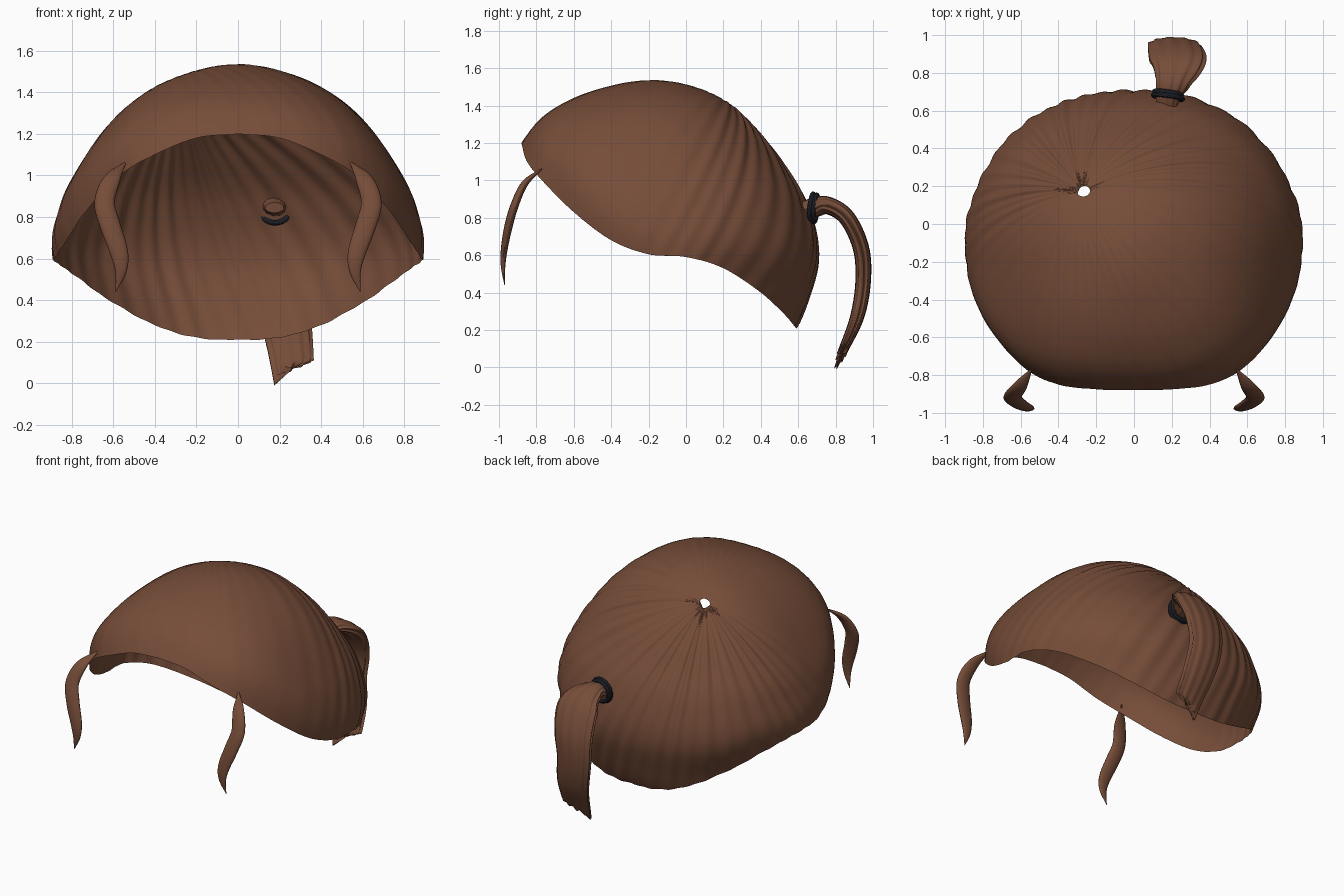
import bpy, bmesh, math
from mathutils import Vector

if "Cube" in bpy.data.objects:
    bpy.data.objects.remove(bpy.data.objects["Cube"])


def material(name, rgb):
    m = bpy.data.materials.new(name)
    m.diffuse_color = (*rgb, 1)
    m.use_nodes = True
    m.node_tree.nodes["Principled BSDF"].inputs["Base Color"].default_value = m.diffuse_color
    return m


BROWN = material("warm brown", (0.18, 0.073, 0.040))
DARK = material("dark slate", (0.022, 0.024, 0.034))


def spline(keys, s):
    """Smooth value through evenly spaced keys, s counted in key steps."""
    s = max(0.0, min(s, len(keys) - 1))
    i = min(int(s), len(keys) - 2)
    t = s - i
    b, c = Vector(keys[i]), Vector(keys[i + 1])
    a = Vector(keys[i - 1]) if i else 2 * b - c
    d = Vector(keys[i + 2]) if i + 2 < len(keys) else 2 * c - b
    return 0.5 * (2 * b + (c - a) * t + (2 * a - 5 * b + 4 * c - d) * t * t
                  + (3 * b - a - 3 * c + d) * t ** 3)


def finish(name, rings, mat, caps=False, closed_angle=50):
    """Skin closed rings of points into one smooth object."""
    bm = bmesh.new()
    vs = [[bm.verts.new(p) for p in r] for r in rings]
    n = len(vs[0])
    for r0, r1 in zip(vs, vs[1:]):
        for j in range(n):
            k = (j + 1) % n
            bm.faces.new((r0[j], r0[k], r1[k], r1[j]))
    if caps:
        for r in (vs[0], vs[-1]):
            mid = bm.verts.new(sum((v.co for v in r), Vector()) / n)
            for j in range(n):
                bm.faces.new((r[j], r[(j + 1) % n], mid))
    bmesh.ops.recalc_face_normals(bm, faces=bm.faces)
    me = bpy.data.meshes.new(name)
    bm.to_mesh(me)
    bm.free()
    me.materials.append(mat)
    ob = bpy.data.objects.new(name, me)
    bpy.context.collection.objects.link(ob)
    bpy.context.view_layer.objects.active = ob
    ob.select_set(True)
    bpy.ops.object.shade_smooth_by_angle(angle=math.radians(closed_angle))
    ob.select_set(False)
    return ob


# Hair cap: half width, front depth, back depth for falling heights
TOP, STEP, YC = 1.535, 0.165, -0.18
PROFILE = [(0, 0, 0), (.19, .21, .20), (.40, .45, .39), (.58, .64, .54),
           (.73, .73, .69), (.855, .65, .835), (.89, .50, .885), (.65, .40, .765)]
CENTRE = Vector((0, YC, 0.7))


def inside(p):
    if p.z >= TOP:
        return False
    u = math.sqrt(TOP - p.z)
    hw, front, back = spline(PROFILE, u / STEP)
    dy = p.y - YC
    depth = front if dy < 0 else back
    n = 2 + min(1, u / .66) * (1.0 if dy < 0 else 0.2)
    return abs(p.x / max(hw, 1e-4)) ** n + abs(dy / max(depth, 1e-4)) ** n < 1


def surface_radius(d):
    lo, hi = 0.0, 1.6
    for _ in range(22):
        mid = (lo + hi) / 2
        if inside(CENTRE + d * mid):
            lo = mid
        else:
            hi = mid
    return lo


# Lower edge of the cap, front centre round to back centre
RIM = [(0, -.88, 1.2), (.2, -.875, 1.18), (.4, -.85, 1.1), (.57, -.77, 1.0),
       (.73, -.6, .83), (.83, -.4, .68), (.88, -.2, .605), (.885, 0, .59),
       (.8, .2, .53), (.62, .4, .40), (.4, .53, .28), (.2, .58, .22), (0, .59, .21)]
LOOP = RIM + [(-x, y, z) for x, y, z in RIM[-2::-1]]
WHORL = Vector((-.27, .35, .68)).normalized()
AROUND, DOWN = 288, 40
cap_rings = [[] for _ in range(DOWN + 1)]
for j in range(AROUND):
    s = j / AROUND * (len(LOOP) - 1)
    edge = spline(LOOP, s) - CENTRE
    direction = edge.normalized()
    angle = j / AROUND * math.tau
    # strand ripples fan out from the whorl and are deepest at the back
    rear = 0.15 + 0.85 * max(0, min(1, (edge.y + 0.35) / 0.6))
    wave = (math.sin(44 * angle + 1.5 * math.sin(3 * angle))
            + 0.5 * math.sin(27 * angle + 1)) / 1.5
    for i in range(DOWN + 1):
        t = 0.025 + 0.975 * i / DOWN
        d = WHORL.slerp(direction, t)
        r = surface_radius(d)
        blend = max(0, (t - 0.75) / 0.25) ** 2
        r = r * (1 - blend) + edge.length * blend
        r *= 1 + 0.011 * rear * wave * min(1, t * 3) * (1 - 0.6 * t * t)
        r -= 0.02 * math.exp(-t * 22)
        cap_rings[i].append(CENTRE + d * r)
finish("hair_cap", cap_rings, BROWN)


def sweep(name, keys, steps, sides, ridges=0, ridge_depth=0.0, tips=None):
    """Sweep a flat oval; each key is x, y, z, half width, half thickness."""
    rings = []
    for i in range(steps + 1):
        s = i / steps * (len(keys) - 1)
        k = spline(keys, s)
        tangent = (spline(keys, s + .05) - spline(keys, s - .05)).to_3d().normalized()
        side = Vector((1, 0, 0))
        side = (side - tangent * side.dot(tangent)).normalized()
        up = tangent.cross(side)
        ring = []
        for j in range(sides):
            a = j / sides * math.tau
            f = 1 + ridge_depth * math.cos(ridges * a) * min(1, s)
            p = (k.to_3d() + side * math.cos(a) * max(k[3], .001) * f
                 + up * math.sin(a) * max(k[4], .001) * f)
            if tips and i >= steps - 3:
                p += tangent * tips(math.cos(a), a) * ((i - steps + 4) / 4) ** 2
            ring.append(p)
        rings.append(ring)
    return finish(name, rings, BROWN, caps=True)


# Front locks, mirrored
LOCK = [(.54, -.765, 1.065, .003, .003), (.605, -.86, .985, .040, .018),
        (.642, -.915, .87, .049, .022), (.612, -.95, .75, .049, .022),
        (.572, -.972, .63, .043, .018), (.564, -.978, .54, .028, .012),
        (.588, -.970, .44, .001, .001)]
for label, sx in (("right", 1), ("left", -1)):
    sweep(label + "_front_lock", [(sx * k[0], *k[1:]) for k in LOCK], 36, 16)

# Ponytail: gathered root, arched ribbon, ragged lower end
TAIL = [(.175, .58, .845, .045, .025), (.18, .68, .855, .065, .05),
        (.205, .76, .865, .095, .045), (.23, .86, .80, .145, .043),
        (.215, .935, .64, .140, .042), (.205, .947, .46, .125, .040),
        (.235, .915, .27, .115, .036), (.262, .84, .09, .100, .024)]


def ragged(c, a):
    tooth = 0.022 * (0.5 + 0.5 * math.cos(11 * a))
    return tooth - 0.03 * c + 0.05 * max(0, -c) ** 4


sweep("ponytail", TAIL, 56, 88, 11, 0.05, ragged)

# Hair tie: two snug bands
for n, (y, major) in enumerate(((.672, .078), (.692, .072))):
    bpy.ops.mesh.primitive_torus_add(
        major_radius=major, minor_radius=.013, major_segments=40, minor_segments=10,
        location=(.18, y, .85), rotation=(math.radians(84), 0, math.radians(-8)))
    tie = bpy.context.object
    tie.name = "hair_tie_%d" % (n + 1)
    tie.data.materials.append(DARK)
    bpy.ops.object.shade_smooth_by_angle()
    tie.select_set(False)
